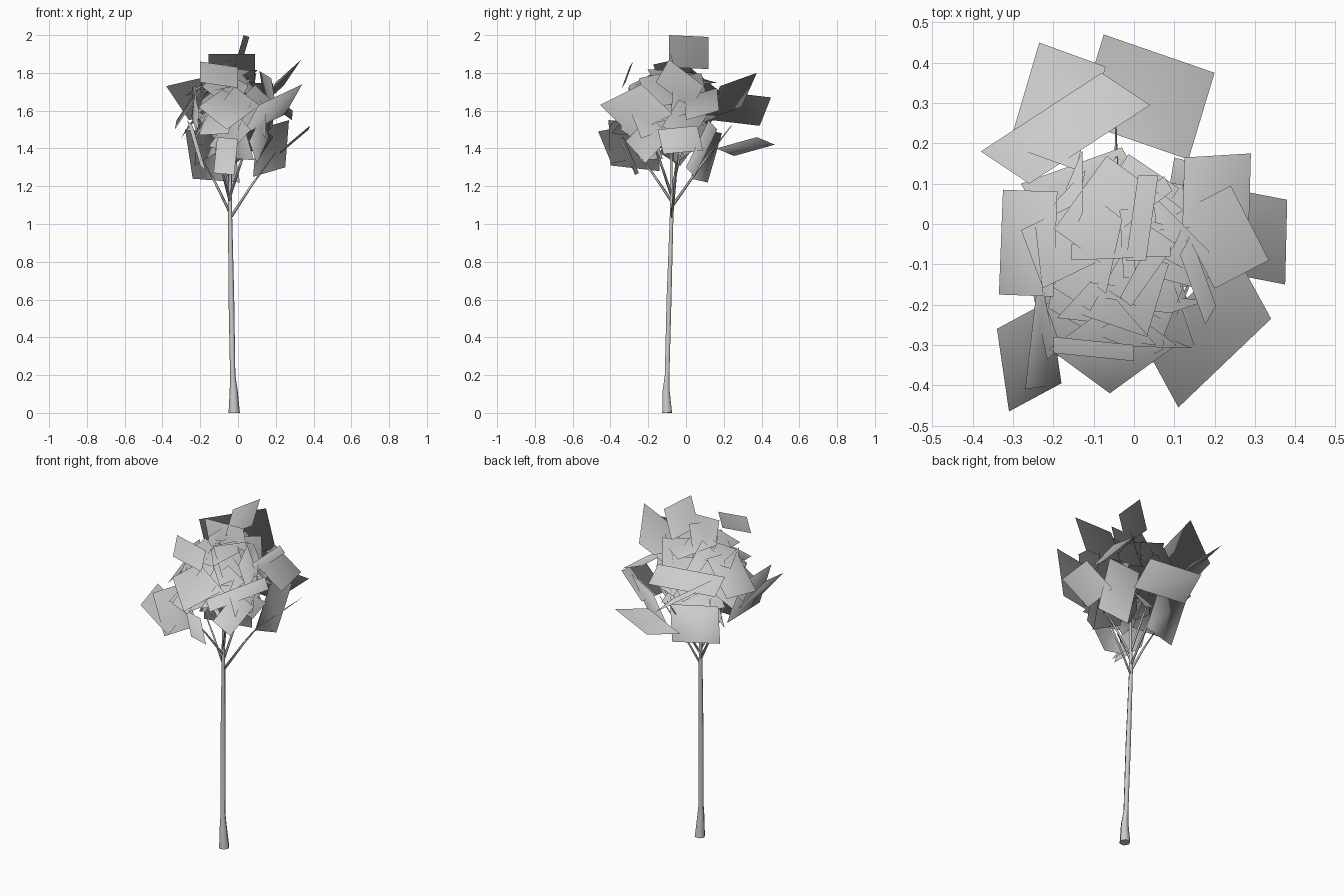
import bpy, bmesh, math, random
from mathutils import Vector

cube = bpy.data.objects.get("Cube")
if cube:
    bpy.data.objects.remove(cube, do_unlink=True)
random.seed(7)

grey = bpy.data.materials.new("plain_grey")
grey.use_nodes = True
colour = (0.6, 0.6, 0.6, 1)
grey.diffuse_color = colour
grey.node_tree.nodes["Principled BSDF"].inputs["Base Color"].default_value = colour

crown = Vector((-0.03, -0.1, 1.58))
up = Vector((0, 0, 1))


def make_object(name, bm):
    mesh = bpy.data.meshes.new(name)
    bm.to_mesh(mesh)
    bm.free()
    mesh.materials.append(grey)
    obj = bpy.data.objects.new(name, mesh)
    bpy.context.collection.objects.link(obj)
    return obj


def tube(name, path, sides):
    """Loft rings along a path of (x, y, z, radius)."""
    bm = bmesh.new()
    points = [Vector(p[:3]) for p in path]
    rings = []
    for i, p in enumerate(points):
        along = points[min(i + 1, len(points) - 1)] - points[max(i - 1, 0)]
        side = along.cross(Vector((0, 1, 0))).normalized()
        other = along.cross(side).normalized()
        ring = []
        for k in range(sides):
            a = math.tau * k / sides
            ring.append(bm.verts.new(p + path[i][3] * (math.cos(a) * side + math.sin(a) * other)))
        rings.append(ring)
    for low, high in zip(rings, rings[1:]):
        for k in range(sides):
            n = (k + 1) % sides
            bm.faces.new((low[k], low[n], high[n], high[k]))
    bm.faces.new(rings[0])
    bm.faces.new(rings[-1])
    bmesh.ops.recalc_face_normals(bm, faces=bm.faces)
    obj = make_object(name, bm)
    for face in obj.data.polygons:
        face.use_smooth = len(face.vertices) == 4


def card(bm, a, b, c):
    """Flat leaf sheet from three corners, facing up and out of the crown."""
    a, b, c = Vector(a), Vector(b), Vector(c)
    face = bm.faces.new([bm.verts.new(p) for p in (a, b, c, a + c - b)])
    face.smooth = True
    face.normal_update()
    if face.normal.dot((a + c) / 2 - crown + up * 0.6) < 0:
        face.normal_flip()


def make_foliage(name, bm):
    """Shade all sheets as one rounded mass."""
    mesh = make_object(name, bm).data
    root = crown - up * 0.42
    mesh.normals_split_custom_set_from_vertices(
        [(v.co - root).normalized() for v in mesh.vertices])


# Trunk with a flared foot, running up into the crown
tube("trunk", [(-0.02, -0.1, 0, 0.03), (-0.023, -0.105, 0.12, 0.021),
               (-0.028, -0.1, 0.2, 0.014), (-0.035, -0.09, 0.6, 0.015),
               (-0.042, -0.076, 1.05, 0.011), (-0.04, -0.08, 1.4, 0.007),
               (-0.05, -0.1, 1.75, 0.003)], 6)

# Branches leave the trunk one above another
tips = [(0.2, -0.04, 1.38), (-0.2, -0.05, 1.36), (-0.045, 0.24, 1.52),
        (-0.12, -0.28, 1.4), (0.08, -0.2, 1.5), (-0.12, 0.02, 1.55)]
for i, tip in enumerate(tips):
    fork = Vector((-0.042, -0.076, 1.03 + 0.03 * i))
    end = Vector(tip)
    middle = fork.lerp(end, 0.5) + up * 0.01
    tube(f"branch_{i + 1}", [(*fork, 0.008), (*middle, 0.006), (*end, 0.002)], 4)

# Large outer leaf sheets
outer = [
    ((-0.075, 0.47, 1.42), (0.2, 0.375, 1.46), (0.135, 0.16, 1.4)),     # low back
    ((-0.235, 0.45, 1.67), (-0.07, 0.39, 1.52), (-0.145, 0.135, 1.55)),  # middle back
    ((-0.38, 0.18, 1.73), (-0.08, 0.375, 1.8), (0.04, 0.295, 1.62)),    # high back
    ((0.06, 0.12, 1.99), (0.03, -0.09, 2.0), (-0.02, -0.09, 1.83)),     # top
    ((0.38, 0.06, 1.52), (0.375, -0.15, 1.5), (0.22, -0.12, 1.37)),     # left side
    ((0.24, 0.095, 1.73), (0.335, -0.09, 1.87), (0.2, -0.16, 1.75)),    # high left
    ((0.34, -0.235, 1.74), (0.11, -0.455, 1.63), (0.02, -0.29, 1.47)),  # front left
    ((-0.31, -0.465, 1.49), (-0.18, -0.395, 1.32), (-0.21, -0.19, 1.36)),  # front right
    ((0.1, 0.165, 1.5), (0.27, 0.12, 1.55), (0.25, 0.0, 1.3)),          # low back left
    ((0.125, 0.165, 1.72), (0.29, 0.175, 1.6), (0.285, 0.0, 1.55)),     # back left
    ((-0.28, 0.1, 1.5), (-0.03, 0.19, 1.48), (0.01, 0.115, 1.22)),      # low back right
    ((-0.325, 0.085, 1.55), (-0.335, -0.175, 1.5), (-0.2, -0.18, 1.7)),  # right side
    ((-0.2, -0.4, 1.31), (-0.17, -0.14, 1.28), (-0.24, -0.15, 1.52)),   # low right side
    ((-0.11, -0.33, 1.46), (0.0, -0.35, 1.45), (-0.02, -0.27, 1.26)),   # low front
    ((-0.21, -0.31, 1.62), (-0.06, -0.42, 1.5), (0.105, -0.3, 1.62)),   # middle front
    ((-0.2, -0.28, 1.86), (0.0, -0.3, 1.83), (0.0, -0.34, 1.72)),       # high front
]
bm = bmesh.new()
for corners in outer:
    card(bm, *corners)
# Upright sheet along the ridge
card(bm, (-0.155, -0.09, 1.9), (0.09, -0.08, 1.9), (0.09, -0.04, 1.75))
make_foliage("outer_leaves", bm)

# Smaller sheets spiralling around and through the crown
bm = bmesh.new()
count = 46
for i in range(count):
    h = 0.97 - 1.75 * i / count
    r = math.sqrt(1 - h * h)
    turn = i * 2.4
    out = Vector((math.cos(turn) * r, math.sin(turn) * r, h))
    reach = random.uniform(0.6, 1.05)
    centre = crown + Vector((out.x * 0.22, out.y * 0.21, out.z * 0.27)) * reach
    jitter = Vector([random.uniform(-0.85, 0.85) for _ in range(3)])
    normal = (out + jitter + up * 0.25).normalized()
    u = normal.orthogonal().normalized()
    w = normal.cross(u)
    spin = random.uniform(0, math.tau)
    u, w = (u * math.cos(spin) + w * math.sin(spin), w * math.cos(spin) - u * math.sin(spin))
    u *= random.uniform(0.08, 0.12)
    w *= random.uniform(0.06, 0.09)
    card(bm, centre - u - w, centre + u - w, centre + u + w)
make_foliage("inner_leaves", bm)
